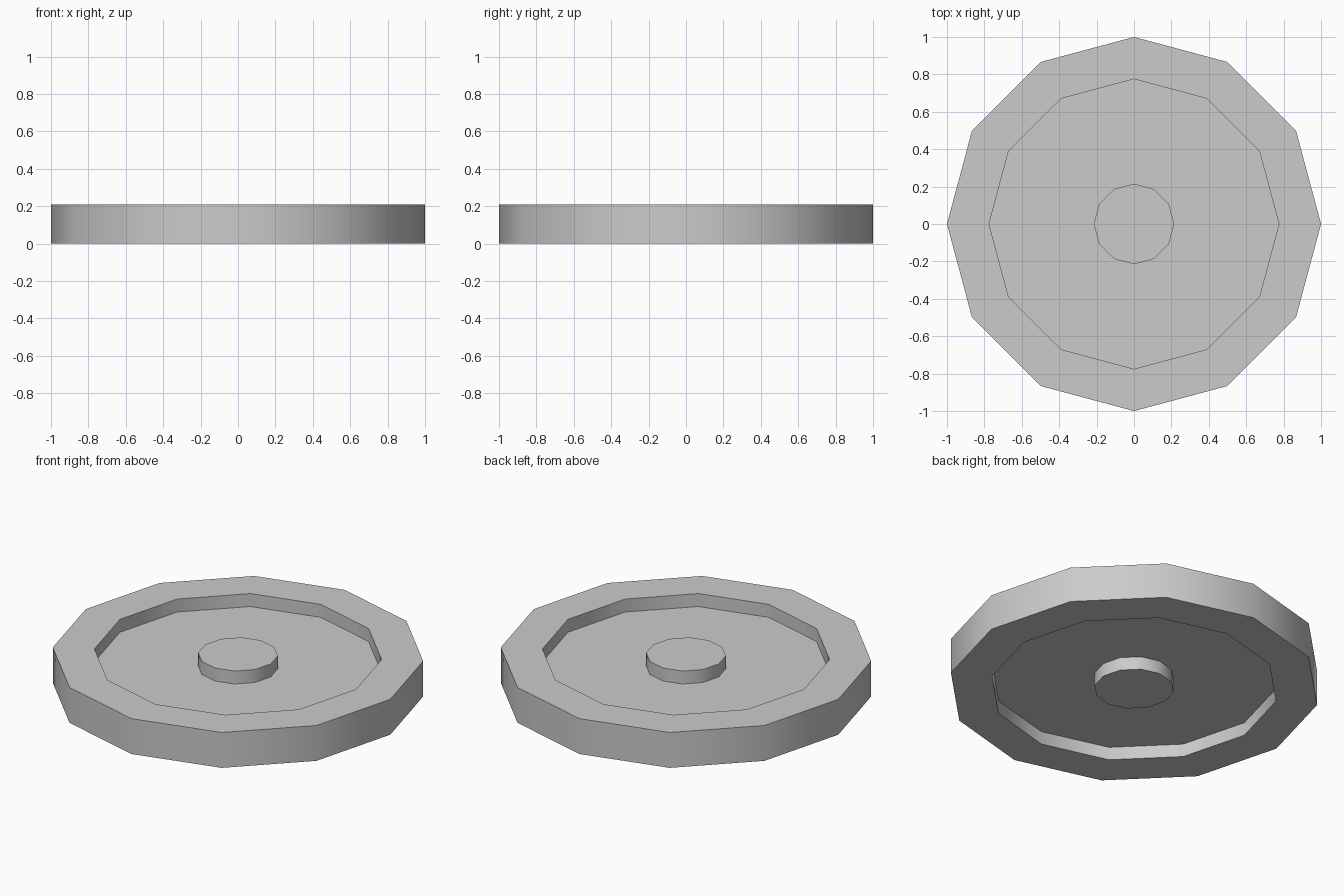
import bpy, bmesh, math

if "Cube" in bpy.data.objects:
    bpy.data.objects.remove(bpy.data.objects["Cube"])

SIDES = 12
HEIGHT, RECESS = 0.21, 0.077
RIM_OUT, RIM_IN, HUB = 1.0, 0.775, 0.215


def ring(bm, radius, z):
    return [bm.verts.new((radius * math.cos(2 * math.pi * i / SIDES),
                          radius * math.sin(2 * math.pi * i / SIDES), z))
            for i in range(SIDES)]


# Wheel: rim, thin web recessed on both faces, and flush central hub
top = [(HUB, HEIGHT), (HUB, HEIGHT - RECESS),
       (RIM_IN, HEIGHT - RECESS), (RIM_IN, HEIGHT), (RIM_OUT, HEIGHT)]
profile = top + [(r, HEIGHT - z) for r, z in reversed(top)]

bm = bmesh.new()
rings = [ring(bm, r, z) for r, z in profile]
for a, b in zip(rings, rings[1:]):
    for i in range(SIDES):
        j = (i + 1) % SIDES
        bm.faces.new((a[i], b[i], b[j], a[j]))

# Hub end caps
bm.faces.new(rings[0])
bm.faces.new(rings[-1][::-1])
bmesh.ops.recalc_face_normals(bm, faces=bm.faces[:])

mesh = bpy.data.meshes.new("wheel_disc")
bm.to_mesh(mesh)
bm.free()
wheel = bpy.data.objects.new("wheel_disc", mesh)
bpy.context.collection.objects.link(wheel)

# Smooth the round walls, keep the rim corners sharp
bpy.context.view_layer.objects.active = wheel
wheel.select_set(True)
bpy.ops.object.shade_smooth_by_angle(angle=math.radians(40))
